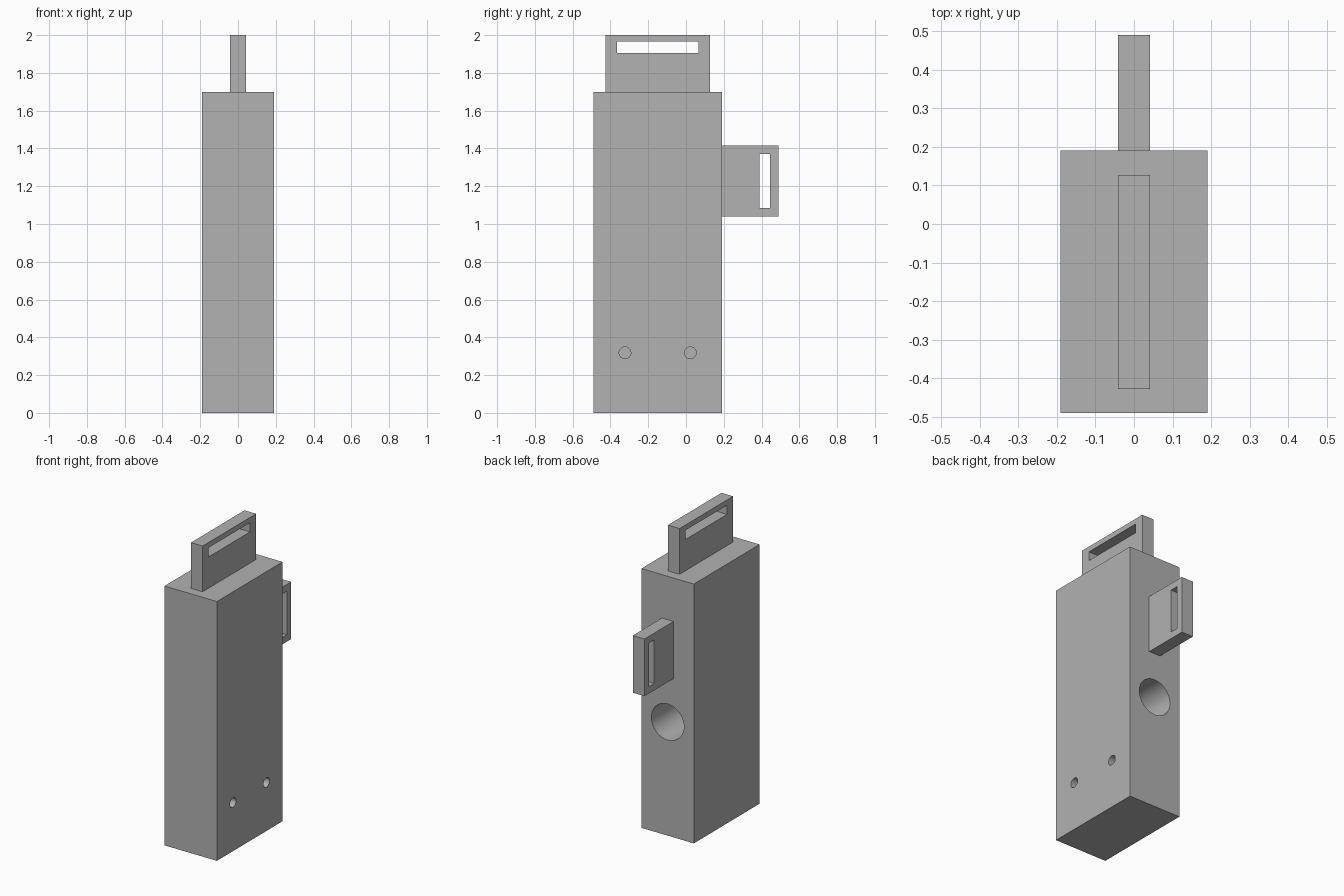
import bpy
import math

cube = bpy.data.objects.get("Cube")
if cube:
    bpy.data.objects.remove(cube, do_unlink=True)

grey = bpy.data.materials.new("mid_grey")
grey.use_nodes = True
grey.diffuse_color = (0.445, 0.445, 0.445, 1)
grey.node_tree.nodes["Principled BSDF"].inputs["Base Color"].default_value = (0.445, 0.445, 0.445, 1)


def box(name, x, y, z):
    """Box from (low, high) ranges on each axis."""
    spans = (x, y, z)
    bpy.ops.mesh.primitive_cube_add(size=1, location=[(a + b) / 2 for a, b in spans])
    ob = bpy.context.object
    ob.name = name
    ob.scale = [b - a for a, b in spans]
    bpy.ops.object.transform_apply(location=False, rotation=False, scale=True)
    ob.data.materials.append(grey)
    return ob


def drill(name, centre, radius, depth, rotation):
    """Cylinder cutter reaching the given depth either side of its centre."""
    bpy.ops.mesh.primitive_cylinder_add(vertices=48, radius=radius, depth=2 * depth,
                                        location=centre, rotation=rotation)
    ob = bpy.context.object
    ob.name = name
    ob.data.materials.append(grey)
    return ob


def cut(target, cutter):
    mod = target.modifiers.new("cut", 'BOOLEAN')
    mod.operation = 'DIFFERENCE'
    mod.solver = 'EXACT'
    mod.object = cutter
    bpy.context.view_layer.objects.active = target
    bpy.ops.object.modifier_apply(modifier=mod.name)
    bpy.data.objects.remove(cutter, do_unlink=True)


# Main block
half, front, back, top = 0.19, -0.49, 0.19, 1.70
body = box("body", (-half, half), (front, back), (0, top))

# Large blind hole in the back, two small blind holes in the left side
cut(body, drill("back_hole", (0, back, 0.745), 0.118, 0.4, (math.pi / 2, 0, 0)))
for side in (-1, 1):
    y = (front + back) / 2 + side * 0.173
    cut(body, drill("side_hole", (half, y, 0.318), 0.031, 0.15, (0, math.pi / 2, 0)))

# Thin slotted tabs on the top and the back
tab = (-0.042, 0.042)
through = (-0.1, 0.1)
top_tab = box("top_tab", tab, (-0.427, 0.127), (top, 2))
cut(top_tab, box("top_slot", through, (-0.365, 0.065), (1.905, 1.965)))
back_tab = box("back_tab", tab, (back, 0.49), (1.04, 1.415))
cut(back_tab, box("back_slot", through, (0.39, 0.445), (1.085, 1.37)))

# Smooth hole walls, crisp edges
bpy.ops.object.select_all(action='DESELECT')
body.select_set(True)
bpy.context.view_layer.objects.active = body
bpy.ops.object.shade_smooth_by_angle(angle=math.radians(30))
